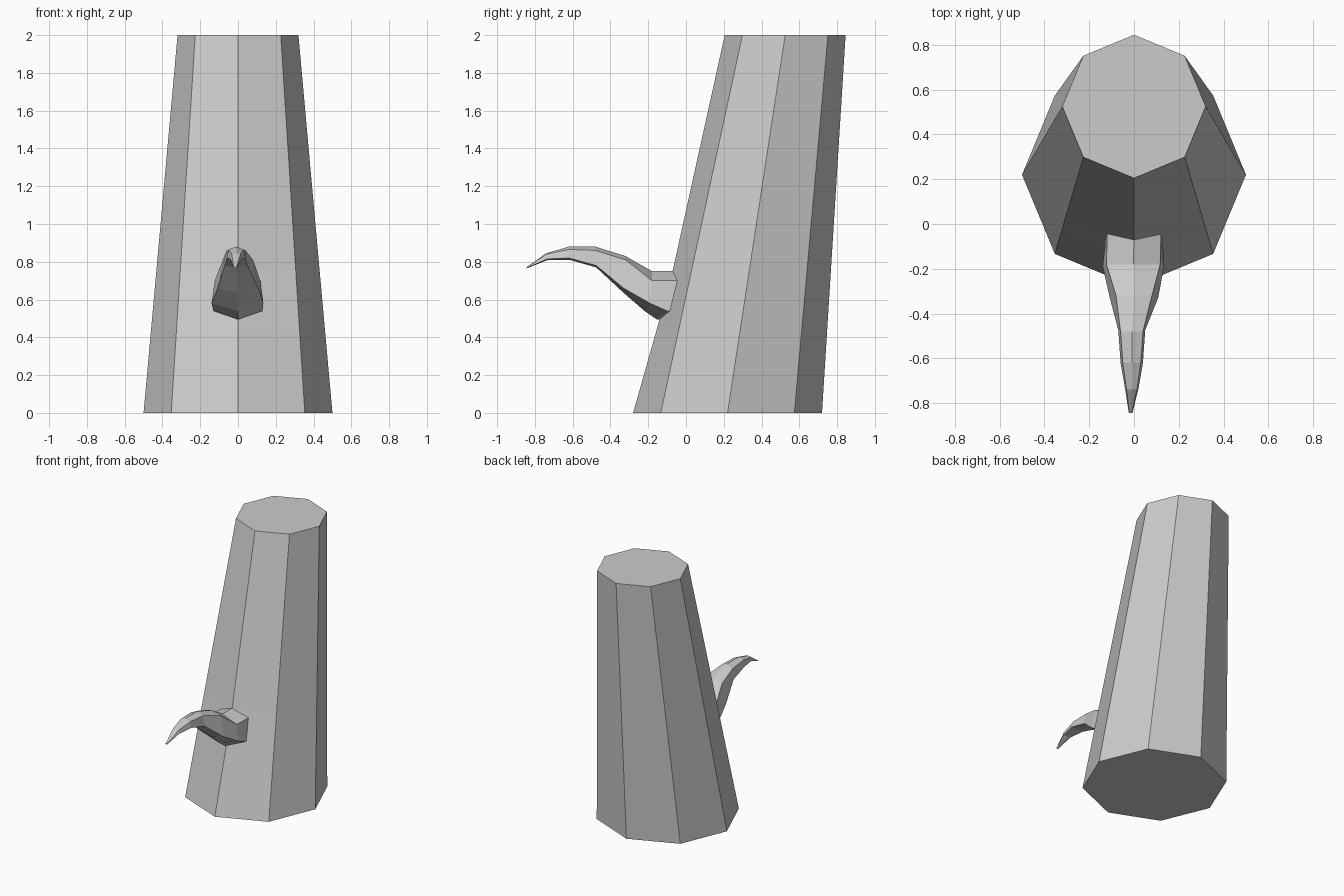
import bpy, bmesh, math

if "Cube" in bpy.data.objects:
    bpy.data.objects.remove(bpy.data.objects["Cube"])


def loft(name, rings):
    """Skin a list of equal-sized vertex rings and cap both ends."""
    bm = bmesh.new()
    loops = [[bm.verts.new(p) for p in ring] for ring in rings]
    n = len(loops[0])
    for a, b in zip(loops, loops[1:]):
        for i in range(n):
            j = (i + 1) % n
            bm.faces.new((a[i], a[j], b[j], b[i]))
    bm.faces.new(loops[0][::-1])
    bm.faces.new(loops[-1])
    bmesh.ops.recalc_face_normals(bm, faces=bm.faces)
    mesh = bpy.data.meshes.new(name)
    bm.to_mesh(mesh)
    bm.free()
    obj = bpy.data.objects.new(name, mesh)
    bpy.context.collection.objects.link(obj)
    return obj


# Leaning, tapering eight-sided trunk; the front edge swells where the thorn grows
def trunk_ring(z, swell):
    t = z / 2
    r, cy = 0.5 - 0.18 * t, 0.22 + 0.305 * t
    ring = []
    for i in range(8):
        a = math.radians(45 * i - 90)
        ring.append((r * math.cos(a), cy + r * math.sin(a) + (swell if i == 0 else 0), z))
    return ring


loft("trunk", [trunk_ring(z, s) for z, s in ((0, 0), (0.44, 0.018), (0.75, 0.027), (2, 0))])


# Curved thorn: six-sided sections given as (y, z) of top, shoulder, lower side, keel,
# then the half widths of shoulder and lower side, and the sideways drift
sections = [
    ((-0.07, 0.75), (-0.06, 0.70), (-0.10, 0.54), (-0.155, 0.495), 0.12, 0.13, 0.0),
    ((-0.18, 0.75), (-0.18, 0.70), (-0.19, 0.58), (-0.22, 0.54), 0.12, 0.137, -0.003),
    ((-0.32, 0.83), (-0.32, 0.81), (-0.33, 0.66), (-0.33, 0.635), 0.08, 0.108, 0.0),
    ((-0.48, 0.88), (-0.48, 0.86), (-0.475, 0.78), (-0.475, 0.77), 0.05, 0.06, -0.01),
    ((-0.62, 0.88), (-0.62, 0.865), (-0.62, 0.82), (-0.615, 0.81), 0.04, 0.05, -0.01),
    ((-0.74, 0.845), (-0.74, 0.84), (-0.735, 0.815), (-0.73, 0.81), 0.023, 0.03, -0.01),
    ((-0.843, 0.772), (-0.843, 0.77), (-0.845, 0.767), (-0.845, 0.764), 0.006, 0.008, -0.015),
]


def thorn_ring(top, shoulder, low, keel, ws, wl, cx, dy=0):
    pts = [(0, top), (ws, shoulder), (wl, low), (0, keel), (-wl, low), (-ws, shoulder)]
    return [(cx + x, y + dy, z) for x, (y, z) in pts]


# The root is continued into the trunk so no gap shows
root = thorn_ring(*sections[0], dy=0.08)
loft("thorn", [root] + [thorn_ring(*s) for s in sections])
